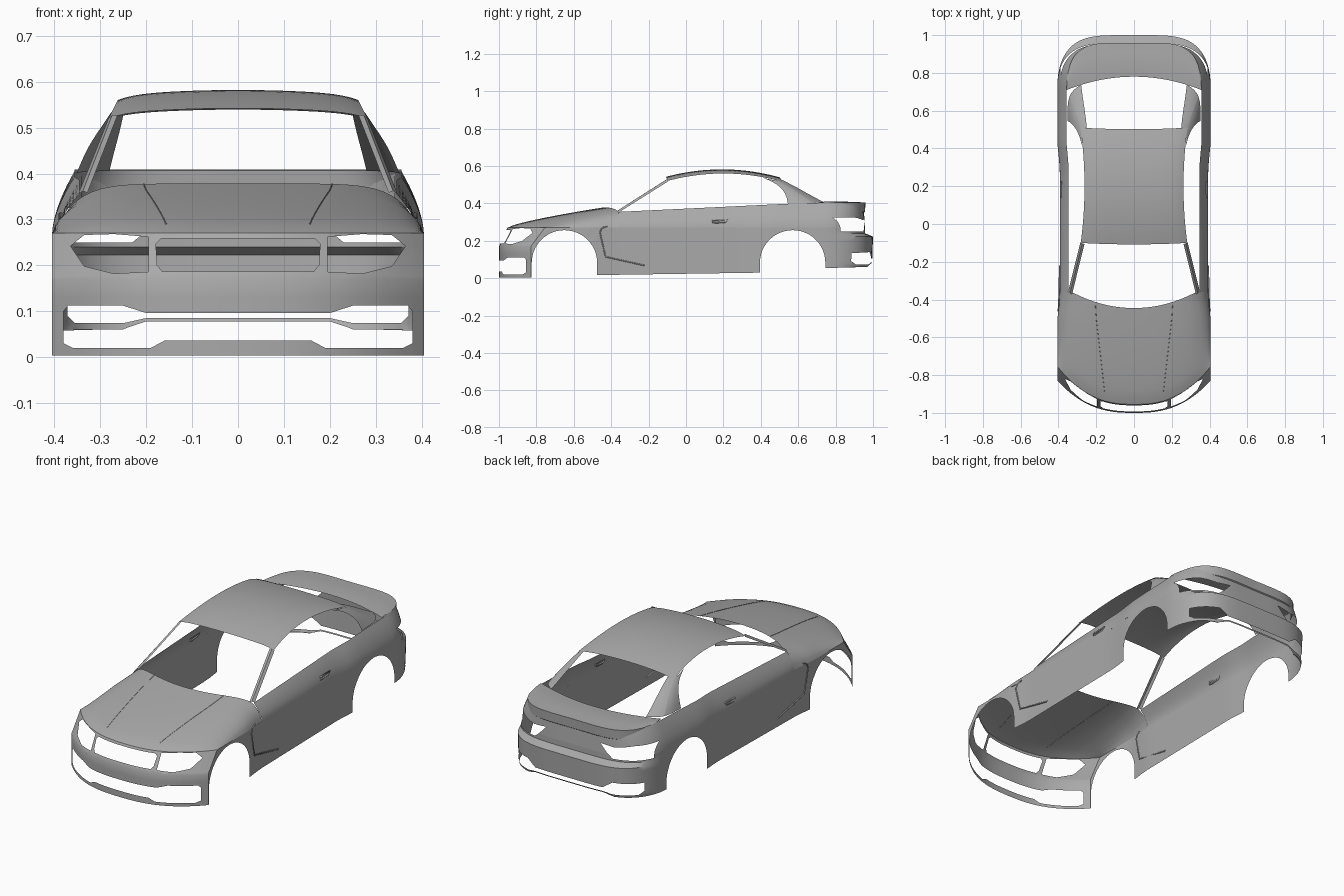
import bpy, bmesh, math
from mathutils import Vector
from mathutils.geometry import intersect_point_line

cube = bpy.data.objects.get("Cube")
if cube:
    bpy.data.objects.remove(cube)

paint = bpy.data.materials.new("grey paint")
paint.use_nodes = True
GREY = (0.4, 0.4, 0.4, 1)
paint.diffuse_color = GREY
paint.node_tree.nodes["Principled BSDF"].inputs["Base Color"].default_value = GREY

HALF = 0.405      # half width
SHOULDER = 0.27   # height where the lower body ends


def span(start, end, steps):
    return [start + (end - start) * i / steps for i in range(steps + 1)]


def clamp(value):
    return max(0, min(1, value))


def blend(value, stops):
    """Piecewise linear lookup."""
    for (a, fa), (b, fb) in zip(stops, stops[1:]):
        if value <= b:
            return fa + (fb - fa) * clamp((value - a) / (b - a))
    return stops[-1][1]


def inside(p, poly):
    hit = False
    for a, b in zip(poly, poly[1:] + poly[:1]):
        if (a[1] > p[1]) != (b[1] > p[1]):
            if p[0] < a[0] + (b[0] - a[0]) * (p[1] - a[1]) / (b[1] - a[1]):
                hit = not hit
    return hit


def cut(bm, poly, axis, where):
    """Cut a polygon, projected along axis 0 (side) or 1 (end), out of the sheet."""
    flat = 1 - axis
    lo = [min(p[k] for p in poly) for k in (0, 1)]
    hi = [max(p[k] for p in poly) for k in (0, 1)]

    def near(face):
        if not where(face.calc_center_median()):
            return False
        for k, c in enumerate((flat, 2)):
            values = [v.co[c] for v in face.verts]
            if max(values) < lo[k] or min(values) > hi[k]:
                return False
        return True

    for a, b in zip(poly, poly[1:] + poly[:1]):
        faces = [f for f in bm.faces if near(f)]
        geom = set(faces)
        for f in faces:
            geom.update(f.edges)
            geom.update(f.verts)
        point, normal = Vector((0, 0, a[1])), Vector((0, 0, a[0] - b[0]))
        point[flat], normal[flat] = a[0], b[1] - a[1]
        bmesh.ops.bisect_plane(bm, geom=list(geom), plane_co=point, plane_no=normal, dist=1e-5)
    gone = []
    for f in bm.faces:
        c = f.calc_center_median()
        if where(c) and inside((c[flat], c.z), poly):
            gone.append(f)
    bmesh.ops.delete(bm, geom=gone, context="FACES")


def finish(name, bm, smooth_levels=0):
    """Turn faces outward, mirror to the other side and shade smooth."""
    bmesh.ops.remove_doubles(bm, verts=bm.verts, dist=1e-4)
    middle = Vector((0, 0, 0.15))
    facing = sum(f.normal.dot(f.calc_center_median() - middle) * f.calc_area()
                 for f in bm.faces if not f.normal_update())
    if facing < 0:
        bmesh.ops.reverse_faces(bm, faces=bm.faces)
    mesh = bpy.data.meshes.new(name)
    bm.to_mesh(mesh)
    bm.free()
    mesh.materials.append(paint)
    obj = bpy.data.objects.new(name, mesh)
    bpy.context.collection.objects.link(obj)
    bpy.ops.object.select_all(action="DESELECT")
    obj.select_set(True)
    bpy.context.view_layer.objects.active = obj
    bpy.ops.object.shade_smooth_by_angle(angle=math.radians(32))
    if smooth_levels:
        obj.modifiers.new("round", "SUBSURF").levels = smooth_levels
        obj.modifiers["round"].render_levels = smooth_levels
        obj.modifiers["round"].boundary_smooth = "PRESERVE_CORNERS"
    mirror = obj.modifiers.new("mirror", "MIRROR")
    mirror.merge_threshold = 0.0005
    return obj


def sheet(name, rows, holes=(), levels=0):
    """Grid surface through rows of points, with optional cut-outs."""
    bm = bmesh.new()
    grid = [[bm.verts.new(p) for p in row] for row in rows]
    for r, s in zip(grid, grid[1:]):
        for i in range(len(r) - 1):
            bm.faces.new((r[i], r[i + 1], s[i + 1], s[i]))
    bmesh.ops.remove_doubles(bm, verts=bm.verts, dist=1e-4)
    for hole in holes:
        cut(bm, *hole)
    return finish(name, bm, levels)


# Plan outline: nose, straight flank, rounded tail
def nose(x, z):
    r = x / HALF
    return -1 + 0.17 * r ** 2.6 + (0.045 + 0.03 * r * r) * clamp((z - 0.17) / 0.1)


def tail(x, z):
    depth = blend(z, [(0.05, 0.24), (0.085, 0.255), (0.222, 0.26), (0.24, 0.218)])
    return 0.74 + depth * max(0, 1 - (x / HALF) ** 4.5) ** 0.5


def waist(y):
    """Doors sit inside the wheel flares."""
    return 1 - 0.03 * min(clamp((y + 0.5) / 0.12), clamp((0.42 - y) / 0.12))


def outline(s, z):
    if s <= 1:
        x, y = HALF * s, nose(HALF * s, z)
    elif s <= 2:
        front = nose(HALF, z)
        x, y = HALF, front + (0.74 - front) * (s - 1)
    else:
        x = HALF * (1 - (s - 2) ** 2)
        y = tail(x, z)
    return x * waist(y), y


def lower(s, z):
    x, y = outline(s, z)
    floor = blend(y, [(-0.82, 0.003), (-0.8, 0.012), (0.4, 0.03), (0.6, 0.05), (0.95, 0.06)])
    return x, y, max(z, floor)


def is_front(c):
    return c.y < -0.5


def is_rear(c):
    return c.y > 0.6


def anywhere(c):
    return True


def arch(y, r=0.175, z=0.082):
    curve = [(y + r * math.cos(a), z + r * math.sin(a)) for a in span(0, math.pi, 24)]
    return curve + [(y - r, -0.1), (y + r, -0.1)]


headlight = [(.195, .262), (.27, .268), (.335, .266), (.365, .242), (.335, .198), (.27, .182), (.195, .186)]
grille = [(-.1, .187), (.165, .187), (.176, .2), (.179, .247), (.168, .258), (-.1, .258)]
intake = [(-.1, .096), (.2, .096), (.25, .112), (.37, .112), (.38, .1), (.38, .03),
          (.36, .02), (.19, .02), (.16, .036), (-.1, .036)]
rear_slot = [(-.1, .085), (.2, .085), (.25, .074), (.355, .074), (.372, .09), (.372, .135),
             (.25, .14), (.2, .105), (-.1, .105)]
rear_notch = [(-.1, 0), (-.1, .078), (.2, .078), (.25, .061), (.25, 0)]
tail_lamp = [(.16, .318), (.24, .31), (.33, .325), (.39, .325), (.39, .25), (.23, .25), (.2, .275)]

# Lower body: bumpers, fenders and doors in one wrap
levels = [0, .03, .06, .085, .13, .17, .2, .222, .24, SHOULDER]
path = span(0, 1, 18) + span(1, 2, 30)[1:] + span(2, 3, 20)[1:]
sheet("lower_body", [[lower(s, z) for s in path] for z in levels], [
    (arch(-0.65), 0, anywhere), (arch(0.57), 0, anywhere),
    (headlight, 1, is_front), (grille, 1, is_front), (intake, 1, is_front),
    (rear_slot, 1, is_rear), (rear_notch, 1, is_rear), (tail_lamp, 1, is_rear)])


# Shoulder from the doors round the tail, up to the belt line
def belt(y):
    return blend(y, [(-0.36, 0.355), (0.54, 0.398), (0.75, 0.405)])


def upper(s, v):
    x, y = outline(s, SHOULDER)
    height = belt(y)
    y -= 0.012 * v * clamp(s - 2)
    return x * (1 - 0.12 * v ** 1.6), y, SHOULDER + (height - SHOULDER) * v


door_start = 1 + (nose(HALF, SHOULDER) + 0.36) / (nose(HALF, SHOULDER) - 0.74)
upper_path = span(door_start, 2, 24) + span(2, 3, 20)[1:]
sheet("upper_side", [[upper(s, v) for s in upper_path] for v in span(0, 1, 8)],
      [(tail_lamp, 1, is_rear)])


# Hood with rounded fender tops
def hood(x, t):
    start = nose(x, SHOULDER)
    end = -0.445 + 0.085 * min(1, x / 0.34) ** 2
    y = start + (end - start) * t
    crown = 0.108 * max(0, 1 - (x / HALF) ** 7) ** 0.7
    return x * waist(y), y, SHOULDER + crown * t ** 0.75


hood_x = span(0, 0.3, 10) + span(0.3, HALF, 14)[1:]
sheet("hood", [[hood(x, t) for x in hood_x] for t in span(0, 1, 14)])


# Trunk lid, ending on the tail edge
def deck(s, t):
    x, back, z = upper(s, 1)
    front = min(back, 0.78 - 0.05 * (x / 0.3) ** 2)
    return x, front + (back - front) * t, z + 0.004 * math.sin(math.pi * t)


sheet("trunk_lid", [[deck(s, t) for s in span(2, 3, 20)] for t in span(0, 1, 6)])


# Spoiler lip around the trunk edge
def lip(s, back, drop):
    x, y, z = upper(s, 1)
    return x, y + back * clamp((s - 2) * 3), z - drop


lip_section = [(-0.05, -0.003), (0.012, 0.0), (0.01, 0.05), (-0.006, 0.062)]
sheet("spoiler_lip", [[lip(s, *p) for s in span(2.2, 3, 18)] for p in lip_section])


# Roof
def roof(r, y):
    edge = 0.262 + 0.02 * ((y - 0.2) / 0.3) ** 2
    top = 0.582 - 0.04 * (abs(y - 0.2) / 0.3) ** 2
    return edge * r, y - 0.008 * (1 - r * r), top - 0.012 * r * r - 0.01 * r ** 8


sheet("roof", [[roof(r, y) for r in span(0, 1, 16)] for y in span(-0.1, 0.51, 20)])

# Windscreen pillar
sheet("front_pillar", [
    [(.328, -.372, .358), (.262, -.105, .528)],
    [(.338, -.366, .362), (.274, -.104, .528)],
    [(.348, -.355, .355), (.283, -.095, .518)]])

# Rear quarter pillar, between side window and rear window
sheet("rear_pillar", [
    [(.274, .41, .537), (.284, .5, .517), (.25, .512, .527)],
    [(.293, .485, .508), (.303, .56, .487), (.258, .585, .49)],
    [(.33, .535, .455), (.328, .62, .447), (.27, .66, .447)],
    [(.352, .545, .398), (.355, .69, .403), (.28, .738, .406)]], levels=2)


# Thin trim lines along the body
def trim(name, points, radius):
    curve = bpy.data.curves.new(name, "CURVE")
    curve.dimensions = "3D"
    curve.bevel_depth = radius
    curve.bevel_resolution = 1
    line = curve.splines.new("POLY")
    line.points.add(len(points) - 1)
    for target, p in zip(line.points, points):
        target.co = (*p, 1)
    curve.materials.append(paint)
    obj = bpy.data.objects.new(name, curve)
    bpy.context.collection.objects.link(obj)


for side, label in ((1, "left"), (-1, "right")):
    vent = [(-.42, .279), (-.45, .268), (-.46, .245), (-.43, .115), (-.22, .068)]
    trim(label + "_fender_vent", [(side * HALF * waist(y), y, z) for y, z in vent], 0.004)
    handle = [(.14, .3), (.16, .297), (.21, .3), (.222, .313), (.14, .309)]
    trim(label + "_door_handle", [(side * 0.386, y, z) for y, z in handle], 0.005)
    crease = [(x * side, y, hood(x, t)[2]) for x, y, t in
              [hood(0.15 + 0.06 * t, t)[:2] + (t,) for t in span(0.1, 1, 10)]]
    trim(label + "_hood_crease", crease, 0.0015)
